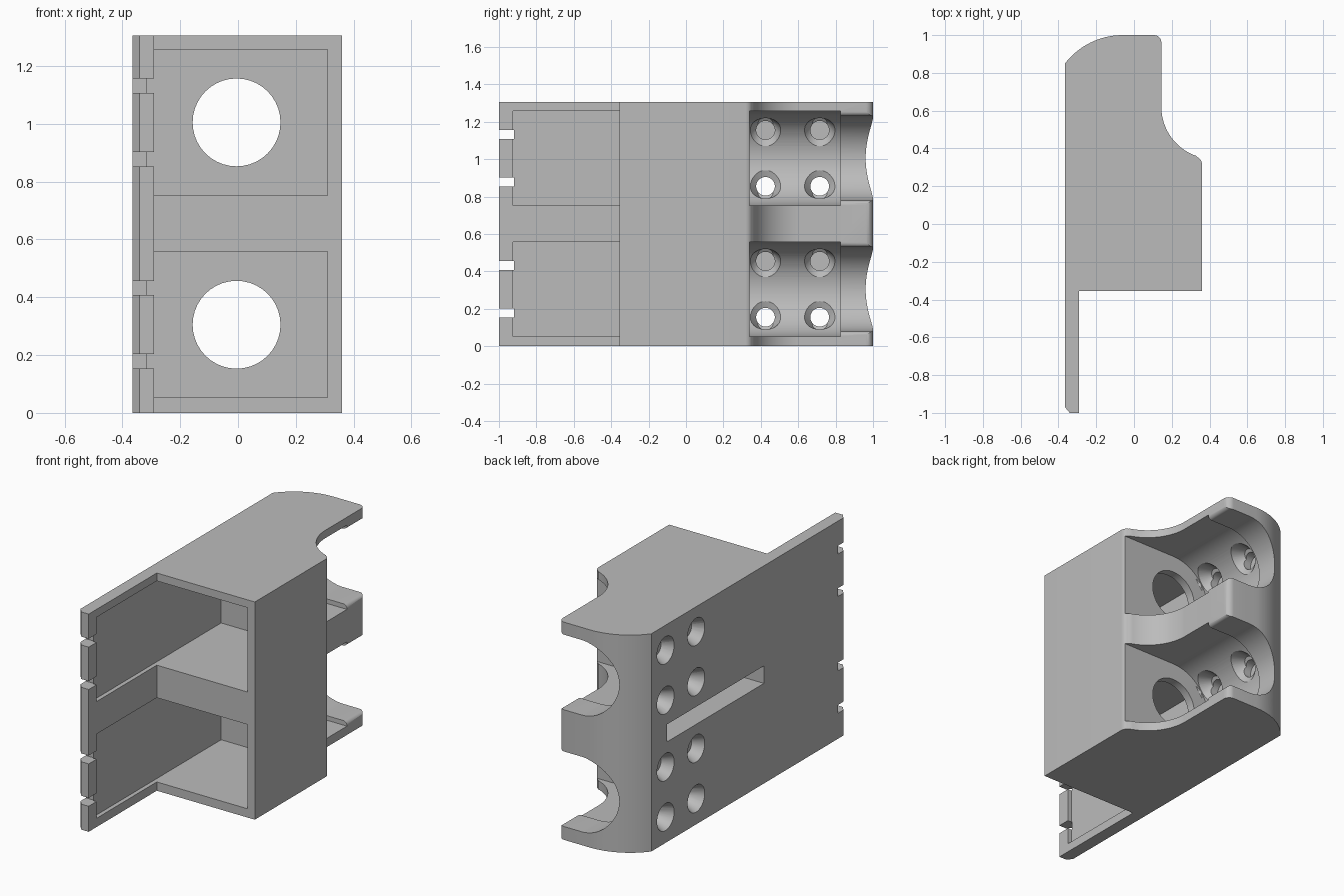
import bpy, bmesh
from math import sin, cos, pi, radians
from mathutils import Vector, Matrix

if "Cube" in bpy.data.objects:
    bpy.data.objects.remove(bpy.data.objects["Cube"])

HEIGHT = 1.305
BAYS = (0.305, 1.005)      # centre height of each bay
AXIS_X = -0.005            # cradle axis

grey = bpy.data.materials.new("plain grey")
grey.use_nodes = True
grey.diffuse_color = (0.5, 0.5, 0.5, 1)
grey.node_tree.nodes["Principled BSDF"].inputs["Base Color"].default_value = (0.5, 0.5, 0.5, 1)


def make(name, bm):
    bmesh.ops.recalc_face_normals(bm, faces=bm.faces)
    mesh = bpy.data.meshes.new(name)
    bm.to_mesh(mesh)
    bm.free()
    mesh.materials.append(grey)
    ob = bpy.data.objects.new(name, mesh)
    bpy.context.collection.objects.link(ob)
    return ob


def prism(name, points, offset):
    bm = bmesh.new()
    face = bm.faces.new([bm.verts.new(p) for p in points])
    top = bmesh.ops.extrude_face_region(bm, geom=[face])["geom"]
    bmesh.ops.translate(bm, vec=offset, verts=[v for v in top if isinstance(v, bmesh.types.BMVert)])
    return make(name, bm)


def box(name, x0, x1, y0, y1, z0, z1):
    return prism(name, [(x0, y0, z0), (x1, y0, z0), (x1, y1, z0), (x0, y1, z0)], (0, 0, z1 - z0))


def cone(name, start, end, r0, r1):
    start, end = Vector(start), Vector(end)
    d = end - start
    bm = bmesh.new()
    mat = Matrix.Translation((start + end) / 2) @ d.to_track_quat('Z', 'Y').to_matrix().to_4x4()
    bmesh.ops.create_cone(bm, cap_ends=True, segments=40, radius1=r0, radius2=r1,
                          depth=d.length, matrix=mat)
    return make(name, bm)


def arc(cx, cy, r, a0, a1, n):
    return [(cx + r * cos(radians(a0 + (a1 - a0) * i / n)),
             cy + r * sin(radians(a0 + (a1 - a0) * i / n))) for i in range(n + 1)]


def cut(target, cutter):
    mod = target.modifiers.new("cut", 'BOOLEAN')
    mod.operation = 'DIFFERENCE'
    mod.solver = 'EXACT'
    mod.object = cutter
    bpy.context.view_layer.objects.active = target
    bpy.ops.object.modifier_apply(modifier=mod.name)
    bpy.data.objects.remove(cutter)


def cradle(name, cz, r, y0, y1, lip):
    # U section open to +x, optionally flared by a rounded lip
    half = [(AXIS_X + r * cos(a), r * sin(a)) for a in (pi - pi / 2 * i / 24 for i in range(25))]
    if lip:
        half += [(0.145 - lip + lip * sin(a), r + lip - lip * cos(a))
                 for a in (pi / 2 * i / 6 for i in range(7))]
    half.append((0.6, half[-1][1]))
    section = half + [(x, -z) for x, z in reversed(half[1:])]
    return prism(name, [(x, y0, cz + z) for x, z in section], (0, y1 - y0, 0))


# Body outline with the thin front panel, curved back and stepped side
outline = [(-0.29, -1), (-0.29, -0.355), (0.36, -0.355)]
outline += arc(0.32, 0.317, 0.04, 0, 65, 6)
outline += arc(0.42, 0.62, 0.275, 251, 180, 20)
outline += arc(0.105, 0.96, 0.04, 0, 90, 8)
outline += arc(-0.06, 0.615, 0.385, 90, 142.4, 20)
outline += [(-0.365, -0.97), (-0.34, -1)]
body = prism("twin_bay_housing", [(x, y, 0) for x, y in outline], (0, 0, HEIGHT))

for cz in BAYS:
    # Front pocket, also recessed into the panel
    cut(body, box("pocket", -0.315, 0.31, -0.925, 0.29, cz - 0.2525, cz + 0.2525))
    # Rear cradle and its narrower open end
    cut(body, cradle("wide_cradle", cz, 0.2525, 0.34, 0.825, 0))
    cut(body, cradle("end_channel", cz, 0.225, 0.8, 1.1, 0.025))
    # Round opening between pocket and cradle
    cut(body, cone("round_opening", (AXIS_X, 0.2, cz), (AXIS_X, 0.5, cz), 0.152, 0.152))
    for side in (-1, 1):
        z = cz + side * 0.15
        # Panel edge notches
        nz = cz + side * 0.127
        cut(body, box("notch", -0.5, -0.2, -1.1, -0.92, nz - 0.025, nz + 0.025))
        for y in (0.425, 0.715):
            # Screw hole, flared outside and inside along the cradle normal
            cut(body, cone("hole", (-0.5, y, z), (-0.1, y, z), 0.05, 0.05))
            cut(body, cone("outer_flare", (-0.375, y, z), (-0.3, y, z), 0.086, 0.05))
            floor = Vector((-0.208, y, z))
            normal = Vector((AXIS_X, y, cz)) - floor
            normal.normalize()
            cut(body, cone("inner_flare", floor - normal * 0.06, floor + normal * 0.02, 0.04, 0.095))

# Long slot in the side wall, inside the central web
cut(body, box("slot", -0.5, -0.08, -0.217, 0.7, 0.6, 0.705))

bpy.ops.object.select_all(action='DESELECT')
body.select_set(True)
bpy.context.view_layer.objects.active = body
bpy.ops.object.shade_smooth_by_angle(angle=radians(30))
